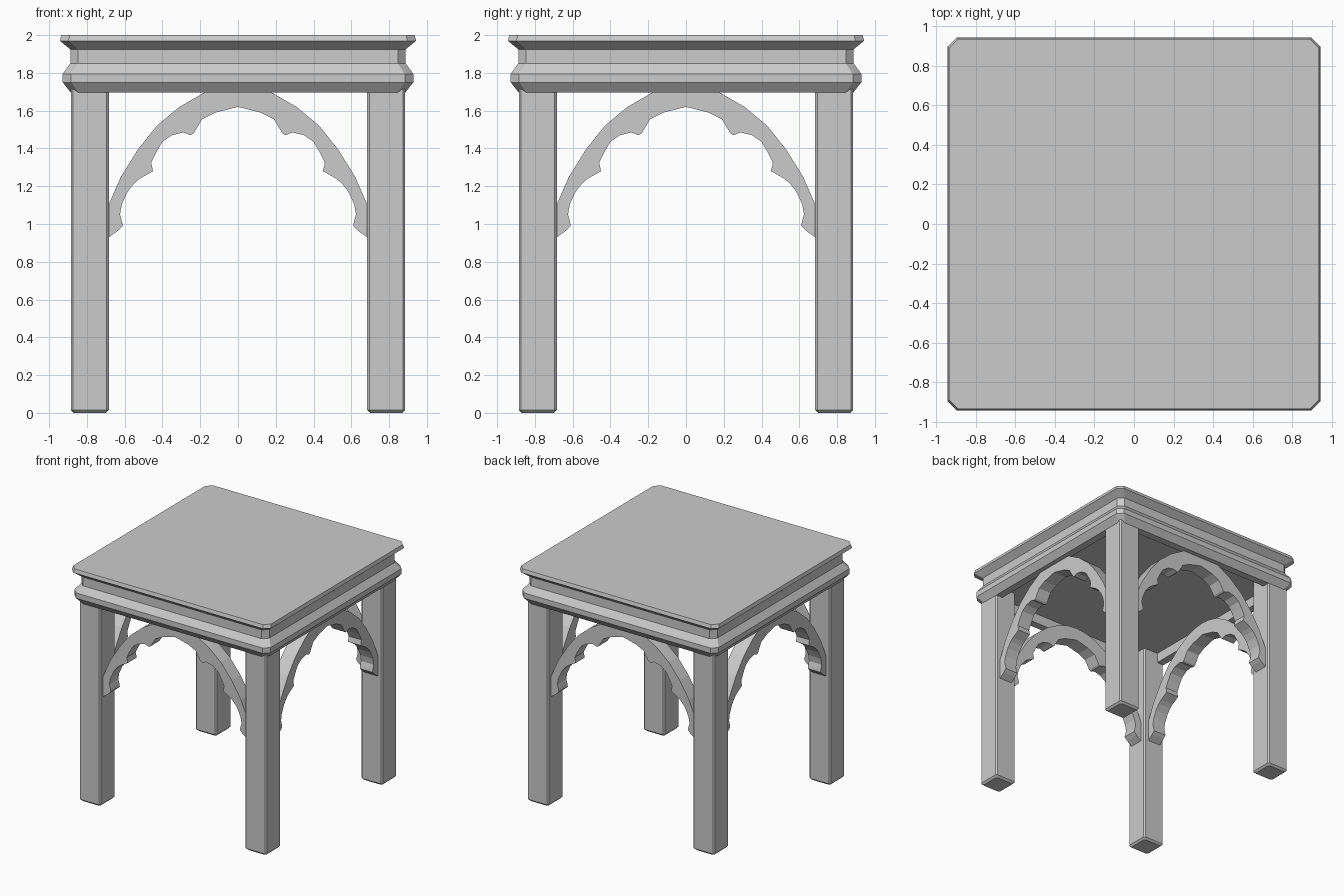
import bpy, bmesh
from mathutils import Matrix
from math import pi

if "Cube" in bpy.data.objects:
    bpy.data.objects.remove(bpy.data.objects["Cube"])


def make_object(name, bm):
    bmesh.ops.recalc_face_normals(bm, faces=bm.faces)
    mesh = bpy.data.meshes.new(name)
    bm.to_mesh(mesh)
    bm.free()
    obj = bpy.data.objects.new(name, mesh)
    bpy.context.collection.objects.link(obj)
    return obj


def cut_square(r, c):
    # square outline of half-width r with corners cut by c
    k = r - c
    return [(r, -k), (r, k), (k, r), (-k, r), (-r, k), (-r, -k), (-k, -r), (k, -r)]


def loft(name, rings, centre=(0, 0)):
    # stack of (half-width, corner cut, height) outlines, capped at both ends
    bm = bmesh.new()
    loops = [[bm.verts.new((x + centre[0], y + centre[1], z)) for x, y in cut_square(r, c)]
             for r, c, z in rings]
    for a, b in zip(loops, loops[1:]):
        for i in range(8):
            j = (i + 1) % 8
            bm.faces.new((a[i], a[j], b[j], b[i]))
    bm.faces.new(loops[0])
    bm.faces.new(loops[-1])
    return make_object(name, bm)


# moulded table top with cornice, neck, lower band and hollow underside
loft("table_top", [
    (0.935, 0.045, 2.00), (0.943, 0.045, 1.97), (0.888, 0.042, 1.925),
    (0.888, 0.042, 1.85), (0.928, 0.045, 1.795), (0.928, 0.045, 1.75),
    (0.885, 0.042, 1.695), (0.82, 0.03, 1.695), (0.82, 0.03, 1.78)])

# four square legs with softened edges and feet
for side_y, depth in ((-1, "front"), (1, "back")):
    for side_x, hand in ((-1, "left"), (1, "right")):
        loft(f"{depth}_{hand}_leg", [
            (0.085, 0.012, 0.0), (0.101, 0.012, 0.016), (0.101, 0.012, 1.79)],
            (side_x * 0.784, side_y * 0.784))

# scalloped arch: half outlines from the leg to the middle
OUTER = [(0.69, 1.09), (0.62, 1.25), (0.53, 1.395), (0.43, 1.52),
         (0.31, 1.62), (0.18, 1.695), (0.09, 1.72), (0, 1.73)]
INNER = [(0.69, 0.925), (0.635, 0.965), (0.61, 0.99), (0.615, 1.015), (0.625, 1.05),
         (0.615, 1.105), (0.585, 1.17), (0.55, 1.215), (0.52, 1.24), (0.45, 1.28),
         (0.46, 1.325), (0.43, 1.385), (0.40, 1.435), (0.35, 1.47), (0.29, 1.485),
         (0.25, 1.47), (0.235, 1.48), (0.19, 1.555), (0.12, 1.59), (0, 1.62)]


def mirrored(half):
    return half + [(-x, z) for x, z in reversed(half[:-1])]


def arch(name, angle):
    bm = bmesh.new()
    outline = mirrored(OUTER) + mirrored(INNER)[::-1]
    face = bm.faces.new([bm.verts.new((x, -0.845, z)) for x, z in outline])
    ext = bmesh.ops.extrude_face_region(bm, geom=[face], use_keep_orig=True)
    moved = [v for v in ext["geom"] if isinstance(v, bmesh.types.BMVert)]
    bmesh.ops.translate(bm, verts=moved, vec=(0, 0.12, 0))
    bmesh.ops.rotate(bm, verts=bm.verts, matrix=Matrix.Rotation(angle, 3, 'Z'))
    return make_object(name, bm)


for i, side in enumerate(("front", "right", "back", "left")):
    arch(f"{side}_arch", i * pi / 2)
